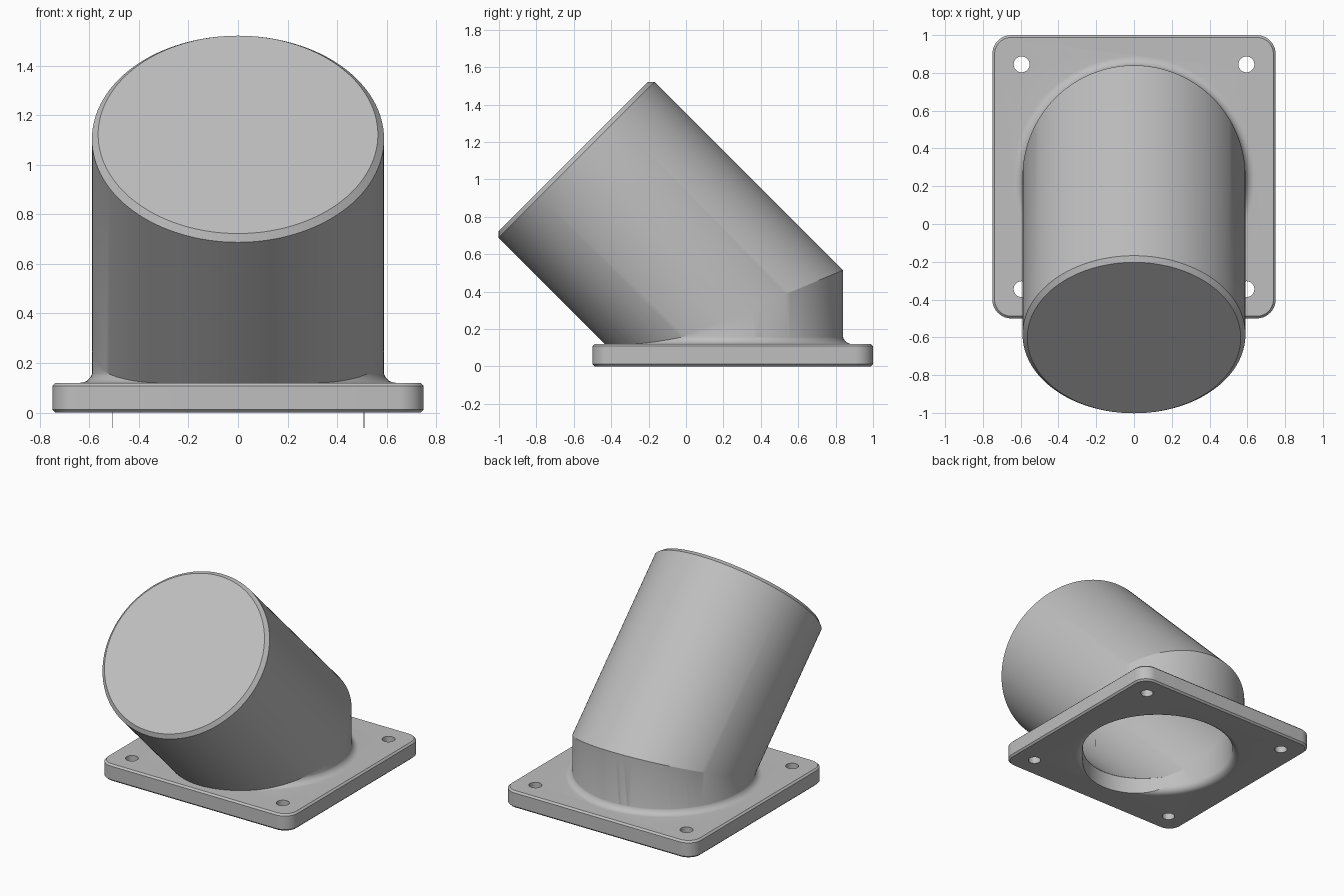
import bpy, bmesh
from math import sin, cos, pi, radians, tan
from mathutils import Vector

if "Cube" in bpy.data.objects:
    bpy.data.objects.remove(bpy.data.objects["Cube"])

SEG = 128
CY, BEND_Z = 0.25, 0.27          # flange centre and height of the pipe bend
OUTER, INNER = 0.59, 0.51        # pipe radii
PLATE_TOP = 0.12
RIM = Vector((0, -0.6025, 1.1225))
AXIS = Vector((0, -1, 1)).normalized()
UP = Vector((0, 1, 1)).normalized()
ANGLES = [2 * pi * i / SEG for i in range(SEG)]

grey = bpy.data.materials.new("plain grey")
grey.use_nodes = True
colour = (0.52, 0.52, 0.52, 1)
grey.diffuse_color = colour
bsdf = next(n for n in grey.node_tree.nodes if n.type == 'BSDF_PRINCIPLED')
bsdf.inputs["Base Color"].default_value = colour


def loft(name, rings):
    """Closed solid through rings of equal point count."""
    bm = bmesh.new()
    loops = [[bm.verts.new(p) for p in ring] for ring in rings]
    n = len(loops[0])
    for a, b in zip(loops, loops[1:]):
        for i in range(n):
            j = (i + 1) % n
            bm.faces.new((a[i], a[j], b[j], b[i]))
    bm.faces.new(loops[0][::-1])
    bm.faces.new(loops[-1])
    bmesh.ops.recalc_face_normals(bm, faces=bm.faces)
    mesh = bpy.data.meshes.new(name)
    bm.to_mesh(mesh)
    bm.free()
    mesh.materials.append(grey)
    obj = bpy.data.objects.new(name, mesh)
    bpy.context.collection.objects.link(obj)
    return obj


def level(r, z, x=0, y=CY):
    return [(x + r * cos(t), y + r * sin(t), z) for t in ANGLES]


def mitre(r):
    slope = tan(pi / 8)
    return [(r * cos(t), CY + r * sin(t), BEND_Z + slope * r * sin(t)) for t in ANGLES]


def tilted(r, back):
    """Ring square to the sloping pipe, set back from its rim."""
    c = RIM - AXIS * back
    return [c + Vector((r * cos(t), 0, 0)) + UP * (r * sin(t)) for t in ANGLES]


def fillet(r, f, z, steps=8):
    """Rings of a quarter round flaring out to r + f at height z."""
    arc = [pi / 2 * (1 - i / steps) for i in range(steps + 1)]
    return [level(r + f - f * cos(a), z + f - f * sin(a)) for a in arc]


def rounded_square(half, radius, z, steps=10):
    pts = []
    for k, (sx, sy) in enumerate(((1, 1), (-1, 1), (-1, -1), (1, -1))):
        for i in range(steps + 1):
            a = pi / 2 * (k + i / steps)
            pts.append((sx * (half - radius) + radius * cos(a),
                        CY + sy * (half - radius) + radius * sin(a), z))
    return pts


def combine(target, tool, operation):
    mod = target.modifiers.new(operation, 'BOOLEAN')
    mod.operation, mod.object, mod.solver = operation, tool, 'EXACT'
    bpy.context.view_layer.objects.active = target
    bpy.ops.object.modifier_apply(modifier=mod.name)
    bpy.data.objects.remove(tool)


# Mounting plate with softened edges
E = 0.012
body = loft("angled_pipe_flange", [
    rounded_square(0.75 - E, 0.1 - E, 0), rounded_square(0.75, 0.1, E),
    rounded_square(0.75, 0.1, PLATE_TOP - E), rounded_square(0.75 - E, 0.1 - E, PLATE_TOP)])

# Outer pipe, mitred at the bend, with a chamfered rim
pipe = loft("outer_pipe", [level(OUTER, 0.01), mitre(OUTER),
                           tilted(OUTER, 0.025), tilted(OUTER - 0.025, 0)])
combine(body, pipe, 'UNION')

# Rounded weld between plate and pipe
weld = loft("base_weld", [level(0.638, 0.05)] + fillet(OUTER - 0.002, 0.05, PLATE_TOP))
combine(body, weld, 'UNION')

# Bore, flared at the bottom and chamfered at the rim
bore = loft("bore_cutter", [level(INNER + 0.05, -0.05)] + fillet(INNER, 0.05, 0) +
            [mitre(INNER), tilted(INNER, 0.02), tilted(INNER + 0.02, 0),
             tilted(INNER + 0.02, -0.1)])
combine(body, bore, 'DIFFERENCE')

# Relief at the front of the plate opening
relief_y = CY + BEND_Z - PLATE_TOP
relief = [(INNER * cos(t), min(0.2, relief_y + INNER * 2 ** 0.5 * sin(t))) for t in ANGLES]
combine(body, loft("relief_cutter", [[(x, y, z) for x, y in relief]
                                     for z in (-0.1, PLATE_TOP - 0.001)]), 'DIFFERENCE')

# Four bolt holes
for sx in (-1, 1):
    for sy in (-1, 1):
        x, y = sx * 0.595, CY + sy * 0.595
        hole = loft("bolt_hole_cutter", [level(0.042, -0.1, x, y), level(0.042, 0.3, x, y)])
        combine(body, hole, 'DIFFERENCE')

# Smooth curves, crisp edges
bpy.ops.object.select_all(action='DESELECT')
body.select_set(True)
bpy.context.view_layer.objects.active = body
bpy.ops.object.shade_smooth_by_angle(angle=radians(20))
